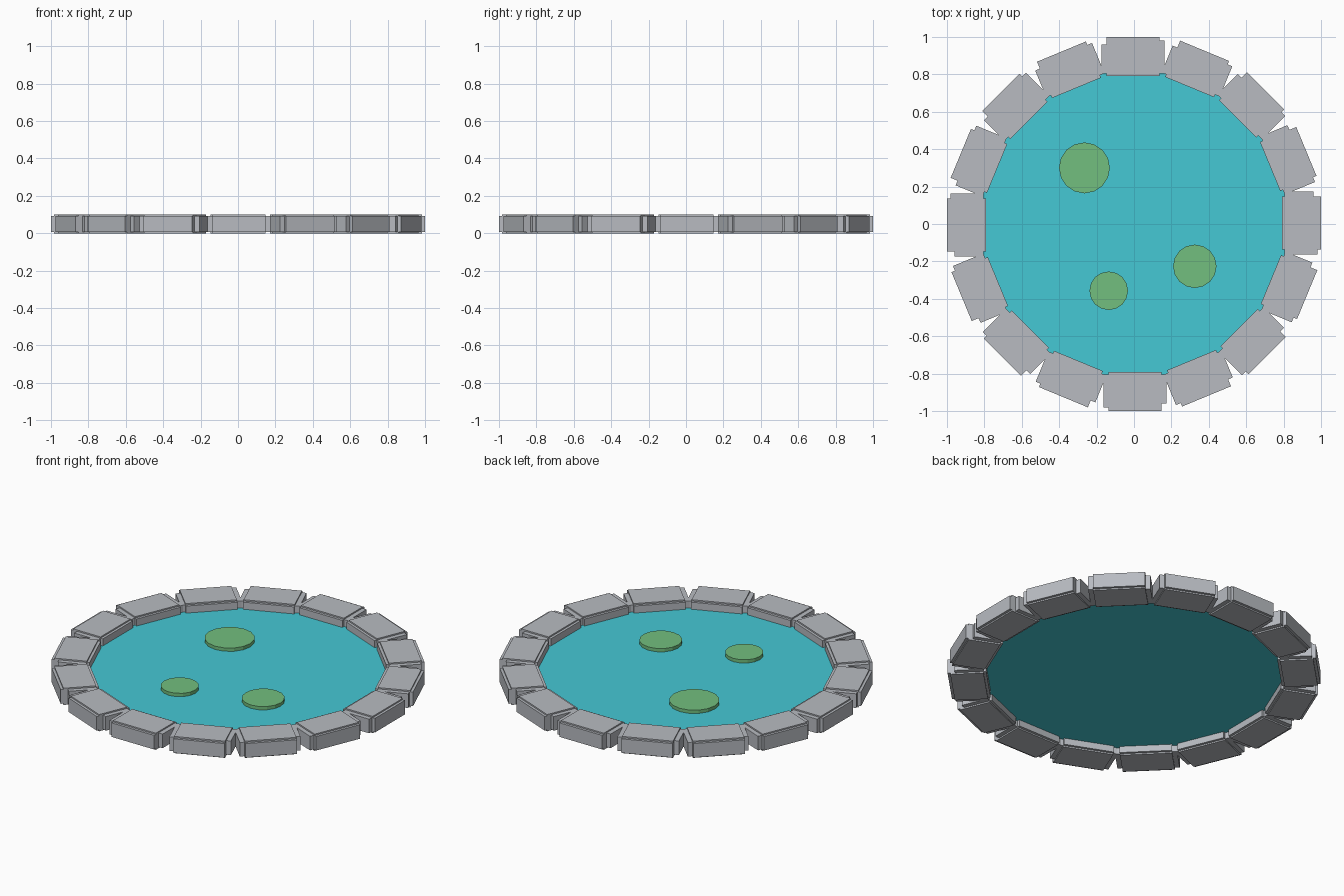
import bpy, bmesh, math
from mathutils import Matrix

cube = bpy.data.objects.get("Cube")
if cube:
    bpy.data.objects.remove(cube, do_unlink=True)


def material(name, rgb):
    m = bpy.data.materials.new(name)
    m.use_nodes = True
    m.diffuse_color = (*rgb, 1)
    m.node_tree.nodes["Principled BSDF"].inputs["Base Color"].default_value = (*rgb, 1)
    return m


stone_grey = material("stone grey", (0.48, 0.50, 0.535))
water_blue = material("water turquoise", (0.06, 0.58, 0.66))
leaf_green = material("leaf green", (0.17, 0.52, 0.21))


def prism(bm, outline, z0, z1):
    """Extrude a flat outline between two heights."""
    base = bm.faces.new([bm.verts.new((x, y, z0)) for x, y in outline])
    top = bmesh.ops.extrude_face_region(bm, geom=[base])["geom"]
    verts = [g for g in top if isinstance(g, bmesh.types.BMVert)]
    bmesh.ops.translate(bm, verts=verts, vec=(0, 0, z1 - z0))


def finish(bm, name, mat):
    bmesh.ops.recalc_face_normals(bm, faces=bm.faces)
    mesh = bpy.data.meshes.new(name)
    bm.to_mesh(mesh)
    bm.free()
    mesh.materials.append(mat)
    ob = bpy.data.objects.new(name, mesh)
    bpy.context.collection.objects.link(ob)
    return ob


def disc(name, x, y, radius, z0, z1, sides, mat):
    bm = bmesh.new()
    step = math.tau / sides
    prism(bm, [(x + radius * math.cos(i * step), y + radius * math.sin(i * step))
               for i in range(sides)], z0, z1)
    return finish(bm, name, mat)


# One rim stone: a block with stepped edges, radial along x
LOW, HIGH = -0.147, 0.136          # width of the inner and outer faces
SIDE_LOW, SIDE_HIGH = -0.174, 0.163  # width of the sides
INNER, OUTER = 0.79, 1.0
plan = [(INNER, LOW), (0.805, LOW), (0.805, SIDE_LOW), (0.98, SIDE_LOW),
        (0.98, LOW), (OUTER, LOW), (OUTER, HIGH), (0.96, HIGH),
        (0.96, SIDE_HIGH), (0.805, SIDE_HIGH), (0.805, HIGH), (INNER, HIGH)]
# The wider notch sits on the side that runs anticlockwise
plan = [(x, y) if y not in (HIGH, SIDE_HIGH) else (x, y + 0.011) for x, y in plan]
plan = [(x, y + 0.011) if y in (LOW, SIDE_LOW) else (x, y) for x, y in plan]
cap = [(0.805, LOW + 0.011), (0.985, LOW + 0.011), (0.985, HIGH + 0.011), (0.805, HIGH + 0.011)]
bm = bmesh.new()
prism(bm, plan, 0.008, 0.092)
prism(bm, cap, 0, 0.008)
prism(bm, cap, 0.092, 0.1)
first = finish(bm, "rim_stone_1", stone_grey)

# Ring of sixteen stones
COUNT = 16
for i in range(1, COUNT):
    ob = bpy.data.objects.new(f"rim_stone_{i + 1}", first.data)
    ob.matrix_world = Matrix.Rotation(math.tau * i / COUNT, 4, "Z")
    bpy.context.collection.objects.link(ob)

# Water sheet and floating leaves
disc("water", 0, 0, 0.85, 0.046, 0.05, 32, water_blue)
for i, (x, y, r) in enumerate([(-0.265, 0.3, 0.136), (0.325, -0.226, 0.116),
                               (-0.135, -0.357, 0.103)]):
    disc(f"lily_pad_{i + 1}", x, y, r, 0.05, 0.07, 16, leaf_green)
